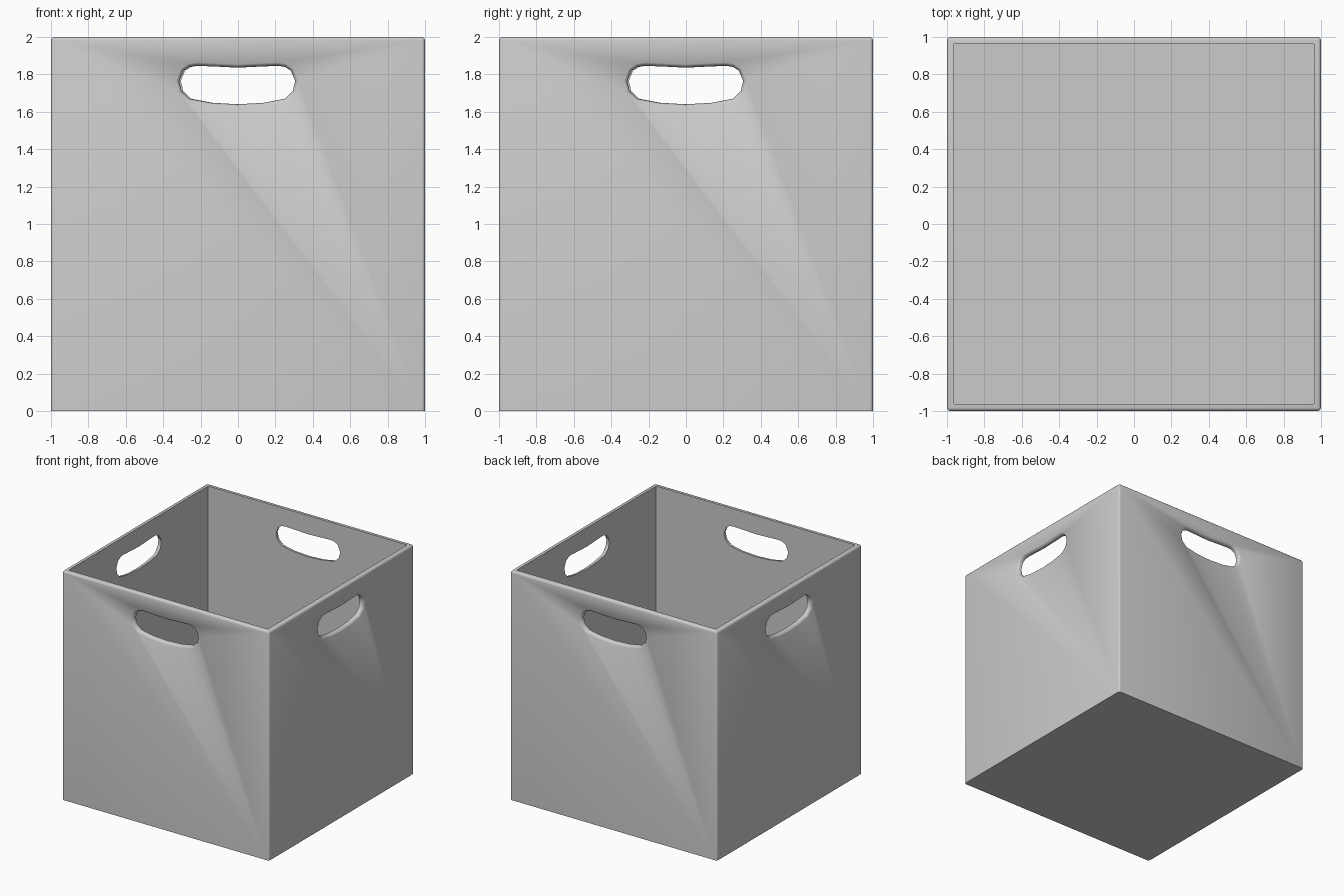
import bpy, bmesh
from mathutils import Vector, Matrix
from math import radians

if "Cube" in bpy.data.objects:
    bpy.data.objects.remove(bpy.data.objects["Cube"])

WALL = 0.055


def make_object(name, bm):
    bmesh.ops.recalc_face_normals(bm, faces=bm.faces)
    mesh = bpy.data.meshes.new(name)
    bm.to_mesh(mesh)
    bm.free()
    obj = bpy.data.objects.new(name, mesh)
    bpy.context.collection.objects.link(obj)
    return obj


# Open box: hollowed cube with softened upright corners and outer rim
bm = bmesh.new()
bmesh.ops.create_cube(bm, size=2, matrix=Matrix.Translation((0, 0, 1)))
top = next(f for f in bm.faces if f.normal.z > 0.9)
bmesh.ops.inset_region(bm, faces=[top], thickness=WALL)
new = bmesh.ops.extrude_discrete_faces(bm, faces=[top])["faces"][0]
for v in new.verts:
    v.co.z = WALL


def outer(v):
    return abs(v.co.x) > 0.99 and abs(v.co.y) > 0.99


edges = [e for e in bm.edges if all(outer(v) for v in e.verts)
         and any(v.co.z > 1.9 for v in e.verts)]
bmesh.ops.bevel(bm, geom=edges, offset=0.018, segments=3, profile=0.5,
                affect='EDGES')
box = make_object("storage_box", bm)

# Handle cutters: bean-shaped outline lofted through each wall, flared outside
half = [(0, 1.836), (0.10, 1.841), (0.22, 1.846), (0.255, 1.84), (0.287, 1.82),
        (0.31, 1.765), (0.297, 1.71), (0.255, 1.67), (0.14, 1.648), (0, 1.64)]
outline = half + [(-x, z) for x, z in half[-2:0:-1]]
# (depth, outward growth) of each section
sections = [(-0.90, 0), (-0.975, 0), (-0.985, 0.003), (-0.994, 0.009),
            (-1.0, 0.018), (-1.05, 0.018)]


def grown(i, amount):
    a, b, c = (Vector(outline[(i + k) % len(outline)]) for k in (-1, 0, 1))
    t = (c - a).normalized()
    return b + Vector((-t.y, t.x)) * amount


bm = bmesh.new()
for k in range(4):
    rot = Matrix.Rotation(radians(90 * k), 3, 'Z')
    rings = []
    for y, g in sections:
        pts = [grown(i, g) for i in range(len(outline))]
        rings.append([bm.verts.new(rot @ Vector((p.x - 0.004, y, p.y))) for p in pts])
    n = len(outline)
    for r0, r1 in zip(rings, rings[1:]):
        for i in range(n):
            j = (i + 1) % n
            bm.faces.new((r0[i], r0[j], r1[j], r1[i]))
    bm.faces.new(rings[0])
    bm.faces.new(rings[-1])
cutter = make_object("handle_cutter", bm)
cutter.hide_render = True

# Cut the handles, then shade
bpy.context.view_layer.objects.active = box
box.select_set(True)
mod = box.modifiers.new("handles", 'BOOLEAN')
mod.operation = 'DIFFERENCE'
mod.solver = 'EXACT'
mod.object = cutter
bpy.ops.object.modifier_apply(modifier=mod.name)
bpy.data.objects.remove(cutter)
bpy.ops.object.shade_smooth_by_angle(angle=radians(35))
